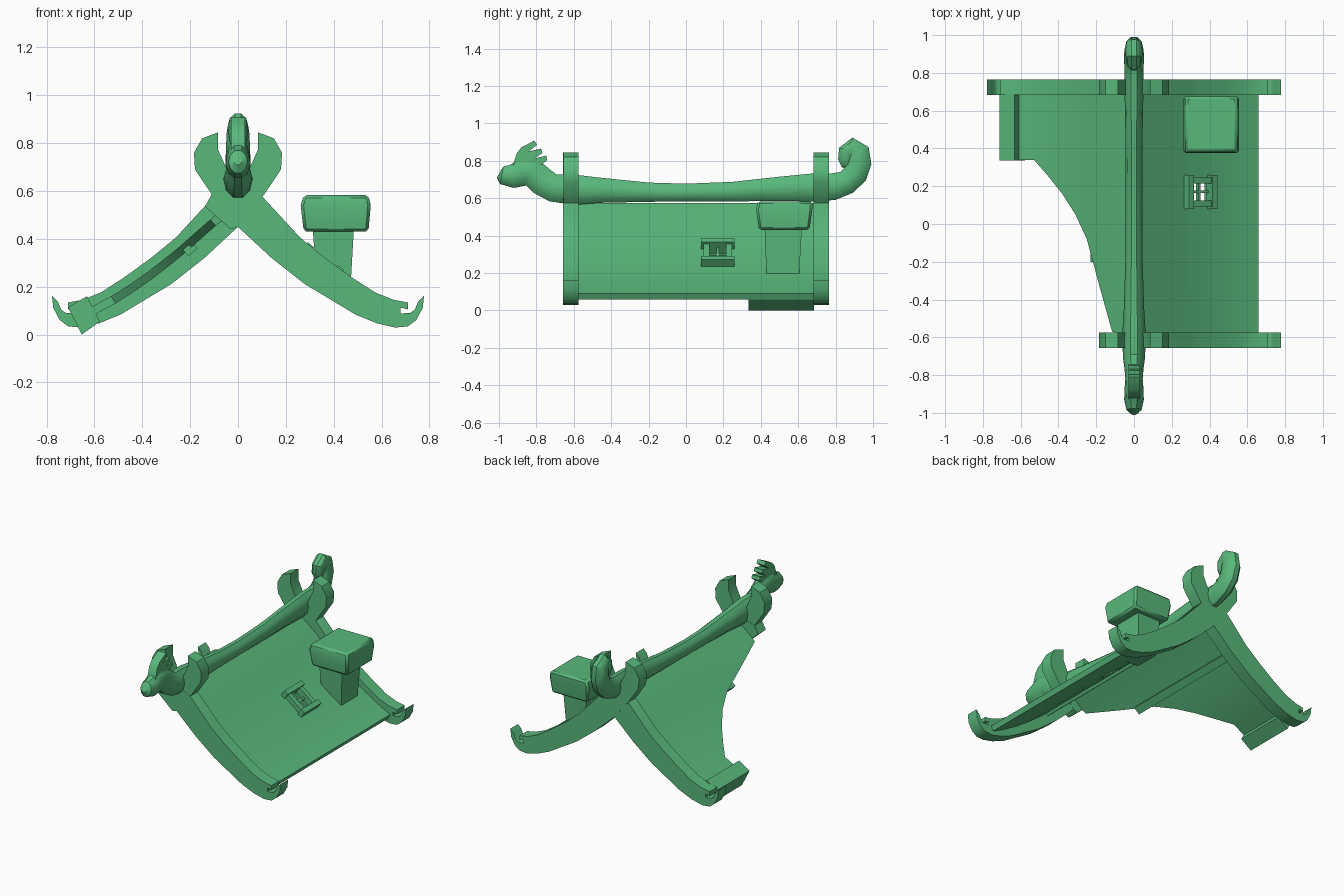
import bpy, bmesh, math
from mathutils import Vector, Matrix

if "Cube" in bpy.data.objects:
    bpy.data.objects.remove(bpy.data.objects["Cube"])

mat = bpy.data.materials.new("green")
mat.diffuse_color = (0.10, 0.48, 0.20, 1)
mat.use_nodes = True
mat.node_tree.nodes["Principled BSDF"].inputs["Base Color"].default_value = mat.diffuse_color


def finish(bm, name, smooth=True):
    bmesh.ops.recalc_face_normals(bm, faces=bm.faces)
    me = bpy.data.meshes.new(name)
    bm.to_mesh(me)
    bm.free()
    ob = bpy.data.objects.new(name, me)
    bpy.context.collection.objects.link(ob)
    me.materials.append(mat)
    if smooth:
        bpy.ops.object.select_all(action='DESELECT')
        ob.select_set(True)
        bpy.context.view_layer.objects.active = ob
        bpy.ops.object.shade_smooth_by_angle(angle=math.radians(35))
    return ob


def extrude(name, pts, offset):
    """Solid from a closed outline of 3D points."""
    bm = bmesh.new()
    f = bm.faces.new([bm.verts.new(p) for p in pts])
    r = bmesh.ops.extrude_face_region(bm, geom=[f], use_keep_orig=True)
    vs = [g for g in r["geom"] if isinstance(g, bmesh.types.BMVert)]
    bmesh.ops.translate(bm, verts=vs, vec=offset)
    return finish(bm, name)


def tube(name, stations, n=10):
    """Tube in the x=0 plane from (y, z, half width, half height)."""
    bm = bmesh.new()
    rings = []
    for i, (y, z, rx, rn) in enumerate(stations):
        a, b = stations[max(i - 1, 0)], stations[min(i + 1, len(stations) - 1)]
        t = Vector((0, b[0] - a[0], b[1] - a[1])).normalized()
        nrm = Vector((0, -t.z, t.y))
        rings.append([bm.verts.new(Vector((rx * math.cos(k * math.tau / n), y, z))
                                   + nrm * rn * math.sin(k * math.tau / n)) for k in range(n)])
    for r0, r1 in zip(rings, rings[1:]):
        for k in range(n):
            bm.faces.new((r0[k], r0[(k + 1) % n], r1[(k + 1) % n], r1[k]))
    bm.faces.new(rings[0])
    bm.faces.new(rings[-1])
    return finish(bm, name)


def box(name, c, size, angle=0.0):
    """Box turned about the y axis."""
    bm = bmesh.new()
    m = Matrix.Translation(c) @ Matrix.Rotation(angle, 4, 'Y') @ Matrix.Diagonal((*size, 1))
    bmesh.ops.create_cube(bm, size=1, matrix=m)
    return finish(bm, name, False)


# Roof curve: height of the upper surface at distance x from the ridge
CURVE = [(0, .575), (.1, .495), (.27, .345), (.38, .26), (.48, .19), (.58, .13), (.66, .09)]


def interp(table, x):
    for (a, p), (b, q) in zip(table, table[1:]):
        if x <= b:
            return p + (q - p) * (x - a) / (b - a)
    return table[-1][1]


def roof_panel(name, side, xs, front):
    bm = bmesh.new()
    rows = []
    for x in xs:
        h = interp(CURVE, x)
        slope = (interp(CURVE, min(x + .02, .66)) - interp(CURVE, max(x - .02, 0))) / \
                (min(x + .02, .66) - max(x - .02, 0))
        d = Vector((slope, 1)).normalized() * .035
        y0 = front(x)
        rows.append([bm.verts.new((side * px, y, pz)) for px, y, pz in
                     ((x, y0, h), (x, .72, h), (x + d.x, .72, h - d.y), (x + d.x, y0, h - d.y))])
    for a, b in zip(rows, rows[1:]):
        for k in range(4):
            bm.faces.new((a[k], a[(k + 1) % 4], b[(k + 1) % 4], b[k]))
    bm.faces.new(rows[0])
    bm.faces.new(rows[-1])
    return finish(bm, name)


# Roof panels: whole on the right, cut away in a curve on the left
right = roof_panel("roof_panel_right", 1, [c[0] for c in CURVE], lambda x: -.60)
EDGE = [(0, -.60), (.116, -.57), (.18, -.34), (.25, -.08), (.31, .05), (.38, .16),
        (.46, .26), (.53, .34), (.66, .34)]
roof_panel("roof_panel_left", -1, [e[0] for e in EDGE] + [], lambda x: interp(EDGE, x))

# Window opening
cutter = box("window_cutter", (.345, .172, .29), (.13, .10, .3), math.atan(.76))
cutter.hide_render = True
cutter.hide_viewport = True
mod = right.modifiers.new("opening", 'BOOLEAN')
mod.operation = 'DIFFERENCE'
mod.object = cutter
mod.solver = 'EXACT'

# Window frame, placed in the plane of the roof
ang = math.atan(.76)
along = Vector((math.cos(ang), 0, -math.sin(ang)))
up = Vector((math.sin(ang), 0, math.cos(ang)))
mid = Vector((.34, .17, .292))
for s, n in ((-1, "head"), (1, "sill")):
    box("window_" + n, mid + along * s * .078 + up * .015, (.032, .18, .06), ang)
for s in (-1, 1):
    box("window_post", mid + Vector((0, s * .061, 0)) + up * .01, (.15, .032, .045), ang)
box("window_mullion", mid, (.15, .014, .02), ang)
box("window_crossbar", mid, (.014, .12, .02), ang)

# Crossed gable boards with a horn at the top and a curl at the foot
HORN_IN = [(-.02, .63), (-.055, .71), (-.084, .774)]
HORN_OUT = [(-.084, .845), (-.15, .82), (-.184, .76), (-.18, .69), (-.11, .586), (0, .45)]
FOOT = [(.14, .32), (.28, .21), (.49, .084), (.58, .047), (.657, .029), (.71, .034), (.745, .06),
        (.772, .11), (.778, .163), (.753, .138), (.74, .105), (.72, .09), (.68, .088),
        (.68, .113), (.71, .105), (.71, .134), (.65, .145), (.573, .176), (.477, .238),
        (.364, .32), (.26, .405), (.105, .573)]
STUB = [(.03, .44), (.138, .535), (.11, .586)]


def board(name, side, tail, y):
    pts = [(side * x, y, z) for x, z in HORN_IN + HORN_OUT + tail]
    return extrude(name, pts, (0, .082, 0))


board("gable_board_front_right", 1, FOOT, -.657)
board("gable_board_front_left_stub", -1, STUB, -.656)
board("gable_board_back_right", 1, FOOT, .683)
board("gable_board_back_left", -1, FOOT, .682)

# Eaves beam at the back left
EAVES = [(-.711, .113), (-.632, .16), (-.577, .054), (-.653, 0)]
extrude("eaves_beam", [(x, .335, z) for x, z in EAVES], (0, .35, 0))

# Purlins below the panels
for side, y0 in ((1, -.6), (-1, -.2)):
    box("purlin", (side * .2, (y0 + .7) / 2, .357), (.05, .7 - y0, .035), side * .7)

# Ridge beam running into a beast head at the front and a curled tail at the back
tube("ridge_beam", [
    (-1.0, .73, .018, .025), (-.985, .722, .04, .05), (-.93, .717, .052, .066),
    (-.87, .74, .05, .078), (-.82, .735, .046, .08), (-.77, .69, .05, .08),
    (-.71, .655, .058, .078), (-.6, .645, .063, .085), (-.45, .642, .054, .07),
    (-.2, .632, .046, .054), (0, .63, .044, .05), (.25, .635, .044, .055),
    (.5, .65, .046, .068), (.7, .658, .05, .08), (.79, .662, .05, .075),
    (.86, .685, .052, .068), (.905, .73, .052, .07), (.925, .79, .05, .07),
    (.918, .845, .047, .068), (.885, .872, .043, .055), (.86, .85, .04, .048),
    (.855, .81, .036, .044), (.862, .78, .028, .035), (.875, .765, .012, .015)])

# Spiked mane
MANE = [(-.93, .76), (-.905, .84), (-.88, .872), (-.81, .908), (-.797, .885), (-.84, .85),
        (-.775, .865), (-.768, .842), (-.81, .812), (-.748, .828), (-.742, .803),
        (-.785, .772), (-.8, .7), (-.9, .7)]
extrude("mane", [(-.03, y, z) for y, z in MANE], (.06, 0, 0))


# Chimney: tapered shaft and a heavier, slightly domed cap
def prism(name, levels, bevel=0):
    bm = bmesh.new()
    rings = [[bm.verts.new(p) for p in ((x0, y0, z), (x1, y0, z), (x1, y1, z), (x0, y1, z))]
             for x0, x1, y0, y1, z in levels]
    for a, b in zip(rings, rings[1:]):
        for k in range(4):
            bm.faces.new((a[k], a[(k + 1) % 4], b[(k + 1) % 4], b[k]))
    bm.faces.new(rings[0])
    bm.faces.new(rings[-1])
    ob = finish(bm, name)
    if bevel:
        m = ob.modifiers.new("bevel", 'BEVEL')
        m.width = bevel
        m.segments = 1
    return ob


prism("chimney_shaft", [(.33, .47, .43, .605, .19), (.312, .485, .42, .62, .45)])
prism("chimney_cap", [(.275, .545, .39, .66, .43), (.262, .555, .375, .675, .54),
                      (.275, .545, .385, .675, .583)], .012)
